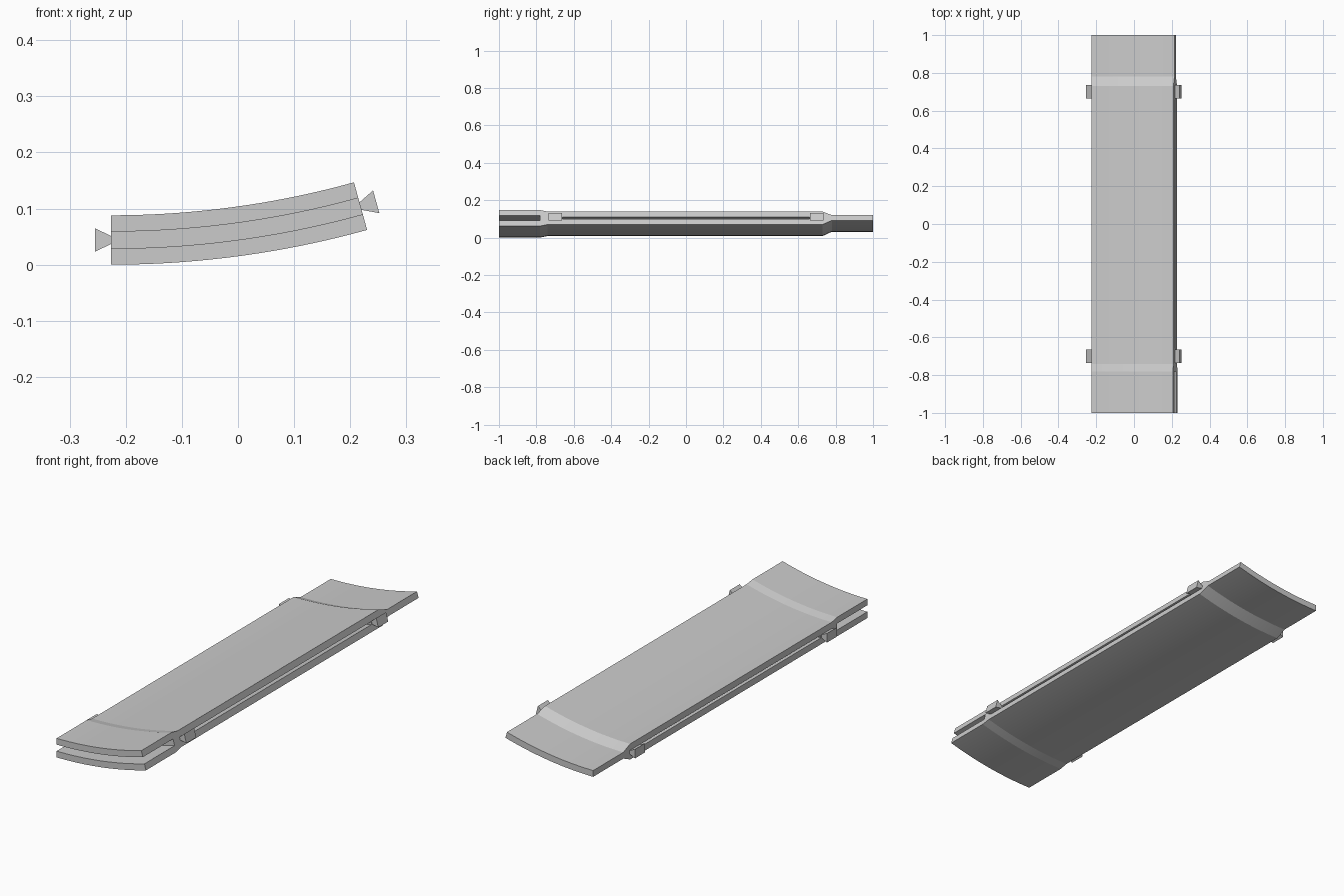
import bpy, bmesh, math

if "Cube" in bpy.data.objects:
    bpy.data.objects.remove(bpy.data.objects["Cube"], do_unlink=True)

RADIUS = 1.71            # underside radius of the curved panel
SWEEP = math.radians(15.47)
SEGMENTS = 32
LEFT_EDGE = -0.226

grey = bpy.data.materials.new("plain_grey")
grey.use_nodes = True
grey.diffuse_color = (0.6, 0.6, 0.6, 1)
grey.node_tree.nodes["Principled BSDF"].inputs["Base Color"].default_value = (0.6, 0.6, 0.6, 1)


def arc_point(angle, height, out=0.0):
    """Point on the arc, raised by height and pushed out along the tangent."""
    r = RADIUS - height
    x = LEFT_EDGE + r * math.sin(angle) + out * math.cos(angle)
    z = RADIUS - r * math.cos(angle) + out * math.sin(angle)
    return x, z


def loft(name, rings):
    """Skin equal rings of 3D points and cap both ends."""
    bm = bmesh.new()
    loops = [[bm.verts.new(p) for p in ring] for ring in rings]
    n = len(loops[0])
    for a, b in zip(loops, loops[1:]):
        for i in range(n):
            j = (i + 1) % n
            bm.faces.new((a[i], a[j], b[j], b[i]))
    bm.faces.new(loops[0])
    bm.faces.new(loops[-1])
    bmesh.ops.recalc_face_normals(bm, faces=bm.faces[:])
    mesh = bpy.data.meshes.new(name)
    bm.to_mesh(mesh)
    bm.free()
    mesh.materials.append(grey)
    obj = bpy.data.objects.new(name, mesh)
    bpy.context.collection.objects.link(obj)
    return obj


def curved_plate(name, stations):
    """Curved slab whose bottom and top heights change along y."""
    angles = [SWEEP * i / SEGMENTS for i in range(SEGMENTS + 1)]
    rings = []
    for y, low, high in stations:
        outline = [arc_point(a, low) for a in angles]
        outline += [arc_point(a, high) for a in reversed(angles)]
        rings.append([(x, y, z) for x, z in outline])
    obj = loft(name, rings)
    bpy.ops.object.select_all(action='DESELECT')
    obj.select_set(True)
    bpy.context.view_layer.objects.active = obj
    bpy.ops.object.shade_smooth_by_angle(angle=math.radians(8))


# Two skins: spread apart at the front as a slot, joined at the back as a tongue
curved_plate("lower_skin", [(-1, 0, .029), (-.78, 0, .029), (-.74, .008, .038),
                            (.73, .008, .038), (.78, .031, .0312)])
curved_plate("upper_skin", [(-1, .059, .088), (-.78, .059, .088), (-.74, .05, .08),
                            (.73, .05, .08), (.78, .031, .06), (1, .031, .06)])

# Fillers closing the gap between the skins near each end
curved_plate("front_filler", [(-.78, .029, .059), (-.74, .038, .05), (-.66, .038, .05)])
curved_plate("back_filler", [(.66, .038, .05), (.73, .038, .05), (.78, .031, .0312)])

# Flared side keys, narrow at the panel and wide outside
for side, angle, sign in (("right", 0, -1), ("left", SWEEP, 1)):
    for end, centre in (("front", -.7), ("back", .7)):
        outline = [arc_point(angle, .044 + half, sign * out)
                   for half, out in ((-.006, -.002), (-.021, .029), (.021, .029), (.006, -.002))]
        loft(f"{end}_{side}_key",
             [[(x, y, z) for x, z in outline] for y in (centre - .036, centre + .036)])
